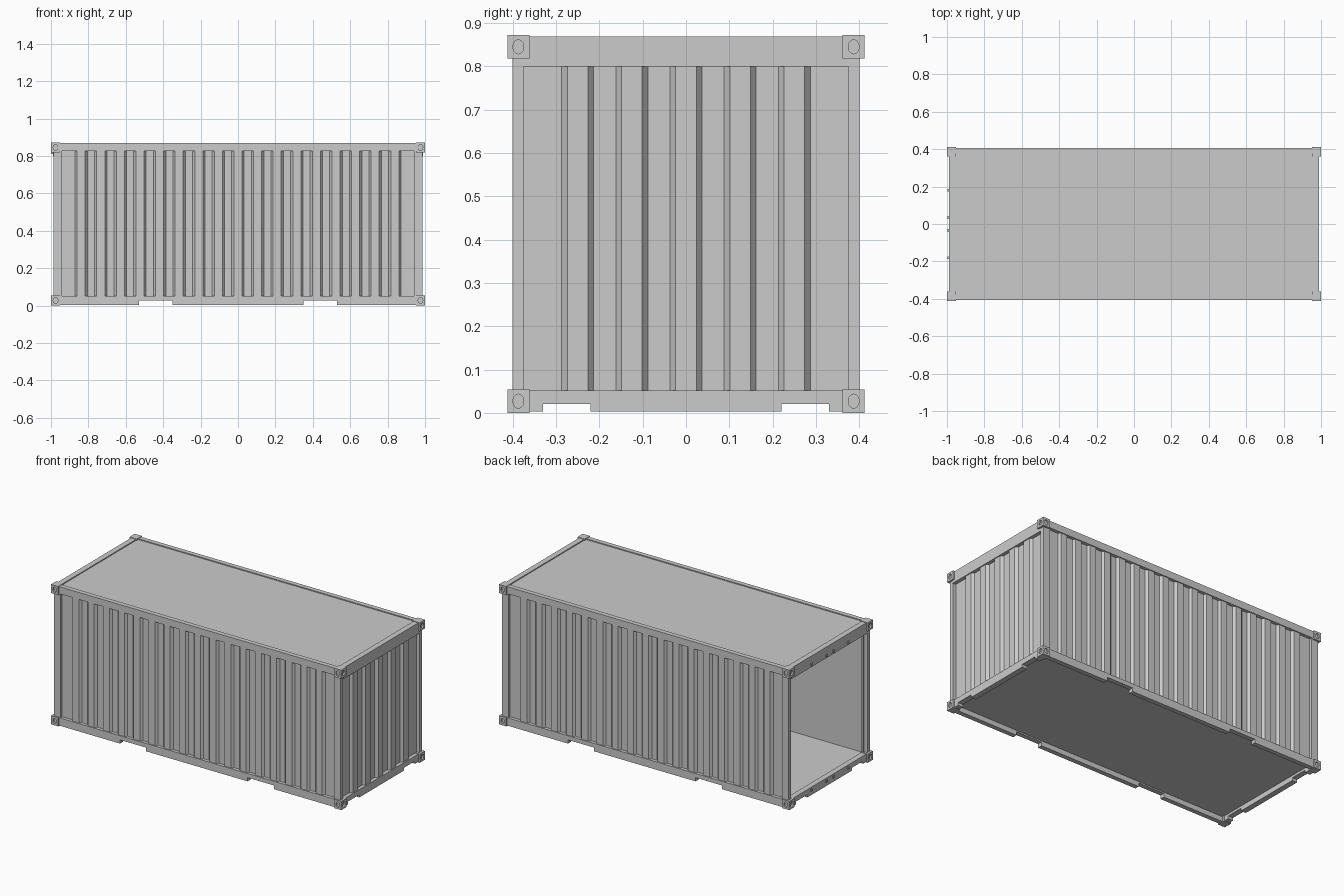
import bpy, bmesh, math
from mathutils import Vector, Matrix

if "Cube" in bpy.data.objects:
    bpy.data.objects.remove(bpy.data.objects["Cube"])

MID = 0.436  # half height, used as the z mirror plane


def finish(name, bm, mirror=""):
    bmesh.ops.recalc_face_normals(bm, faces=bm.faces)
    mesh = bpy.data.meshes.new(name)
    bm.to_mesh(mesh)
    bm.free()
    ob = bpy.data.objects.new(name, mesh)
    bpy.context.collection.objects.link(ob)
    if mirror:
        add_mirror(ob, mirror)
    return ob


def add_mirror(ob, axes):
    m = ob.modifiers.new("mirror", "MIRROR")
    m.use_axis = tuple(a in axes for a in "xyz")
    m.use_mirror_merge = False


def add_box(bm, lo, hi):
    lo, hi = Vector(lo), Vector(hi)
    mat = Matrix.Translation((lo + hi) / 2) @ Matrix.Diagonal((*(hi - lo), 1))
    bmesh.ops.create_cube(bm, size=1, matrix=mat)


def box(name, lo, hi, mirror=""):
    bm = bmesh.new()
    add_box(bm, lo, hi)
    return finish(name, bm, mirror)


def prism(name, pts, axis, a, b, mirror=""):
    """Extrude a 2D outline along x, y or z from a to b."""
    place = {"x": lambda u, v: (a, u, v), "y": lambda u, v: (u, a, v),
             "z": lambda u, v: (u, v, a)}[axis]
    bm = bmesh.new()
    face = bm.faces.new([bm.verts.new(place(*p)) for p in pts])
    ext = bmesh.ops.extrude_face_region(bm, geom=[face])
    step = Vector([(b - a) if axis == c else 0 for c in "xyz"])
    bmesh.ops.translate(bm, vec=step,
                        verts=[v for v in ext["geom"] if isinstance(v, bmesh.types.BMVert)])
    return finish(name, bm, mirror)


def ribs(half, start, pitch, count, width, slope, low, high, inner):
    """Outline of a ribbed panel: flat inside, raised ribs outside."""
    pts = [(-half, inner), (-half, low)]
    for i in range(count):
        s = start + i * pitch
        pts += [(s, low), (s + slope, high), (s + width - slope, high), (s + width, low)]
    return pts + [(half, low), (half, inner)]


def notched(half, n0, n1, zn, z0, z1):
    """Outline of a bottom rail with two lifting notches."""
    right = [(n0, z0), (n0, zn), (n1, zn), (n1, z0), (half, z0), (half, z1)]
    return [(-u, v) for u, v in reversed(right)] + right


# Ribbed walls
side = ribs(0.945, -0.872, 0.1048, 17, 0.067, 0.012, 0.385, 0.399, 0.376)
prism("side_wall", side, "z", 0.045, 0.83, "y")
end = ribs(0.378, -0.287, 0.125, 5, 0.074, 0.013, 0.968, 0.984, 0.96)
prism("end_wall", [(v, u) for u, v in end], "z", 0.045, 0.81)

# Roof and floor
box("roof", (-0.97, -0.39, 0.852), (0.97, 0.39, 0.863))
box("floor", (-0.97, -0.385, 0.034), (0.97, 0.385, 0.047))

# Rails, headers and sills
box("top_side_rail", (-0.965, 0.376, 0.825), (0.965, 0.405, 0.869), "y")
box("top_header", (0.955, -0.376, 0.80), (0.99, 0.376, 0.869), "x")
prism("bottom_side_rail", notched(0.955, 0.35, 0.53, 0.026, 0.003, 0.052), "y", 0.376, 0.405, "y")
prism("bottom_sill", notched(0.365, 0.22, 0.33, 0.02, 0.003, 0.052), "x", 0.955, 0.99, "x")

# Corner posts
box("corner_post", (0.942, 0.375, 0.045), (0.987, 0.401, 0.825), "xy")
box("door_post_lip", (-0.965, 0.366, 0.05), (-0.95, 0.378, 0.80), "y")

# Door rod keepers on the open end
bm = bmesh.new()
for y in (0.035, 0.18):
    for z in (0.036, 0.818):
        add_box(bm, (-0.997, y - 0.007, z - 0.007), (-0.988, y + 0.007, z + 0.007))
finish("rod_keeper", bm, "y")

# Corner castings with oval openings on three faces
casting = box("corner_casting", (0.951, 0.361, 0.818 - MID), (1.0, 0.412, 0.872 - MID))
casting.location.z = MID
bm = bmesh.new()
centre = Vector((0.9755, 0.387, 0.845))
for move, rot in (((0.0245, 0, 0), Matrix.Rotation(math.pi / 2, 4, "Y")),
                  ((0, 0.025, 0), Matrix.Rotation(math.pi / 2, 4, "X"))):
    mat = (Matrix.Translation(centre + Vector(move)) @ Matrix.Diagonal((1, 1, 1.3, 1)) @ rot)
    bmesh.ops.create_cone(bm, cap_ends=True, segments=20, radius1=0.0125,
                          radius2=0.0125, depth=0.02, matrix=mat)
cutter = finish("casting_cutter", bm)
cutter.hide_render = True
cutter.hide_viewport = False
cutter.display_type = "WIRE"
cut = casting.modifiers.new("openings", "BOOLEAN")
cut.operation = "DIFFERENCE"
cut.object = cutter
cut.solver = "EXACT"
add_mirror(casting, "xyz")
